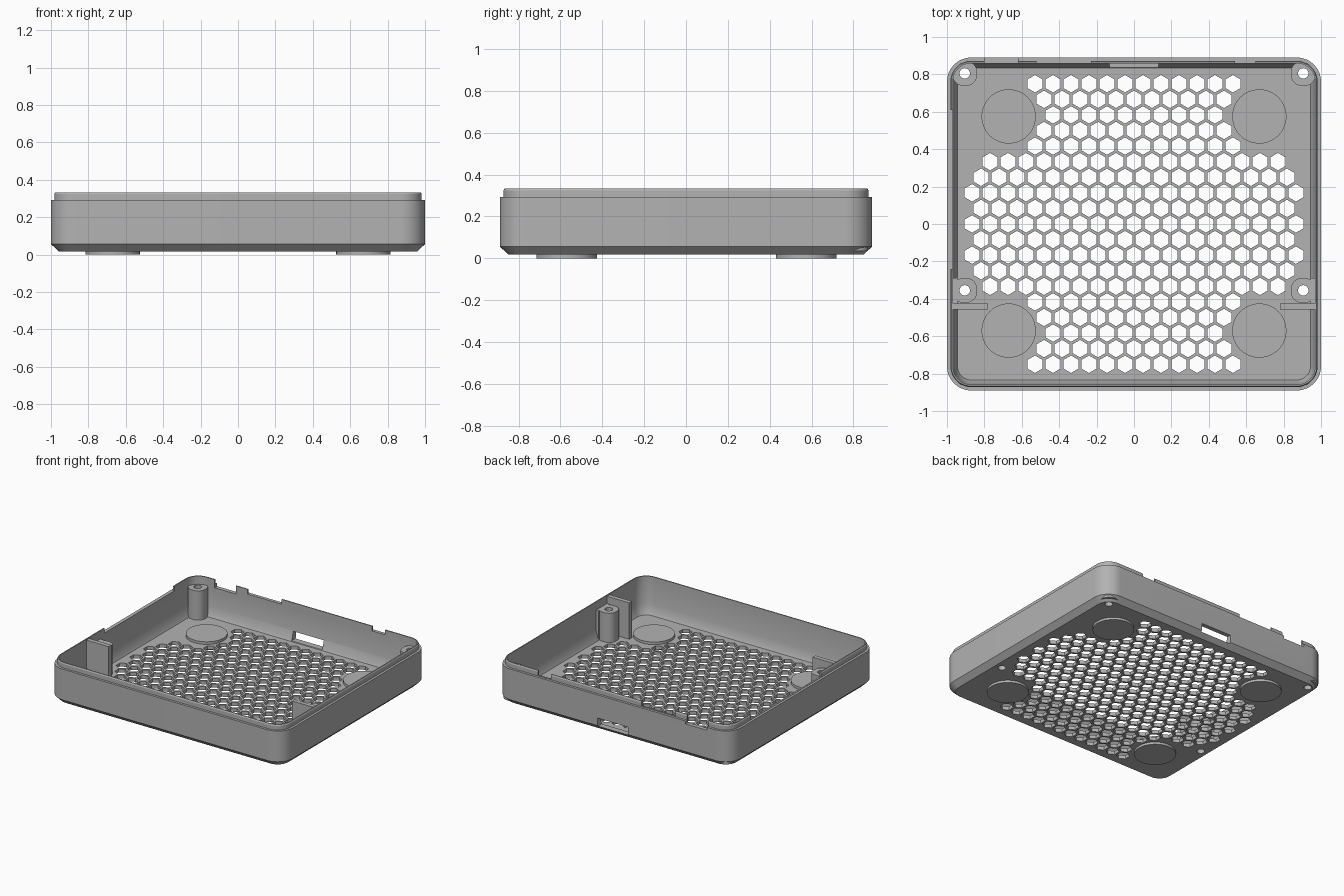
import bpy, bmesh, math

if "Cube" in bpy.data.objects:
    bpy.data.objects.remove(bpy.data.objects["Cube"])

grey = bpy.data.materials.new("plain_grey")
grey.diffuse_color = (0.45, 0.45, 0.45, 1)
grey.use_nodes = True
grey.node_tree.nodes["Principled BSDF"].inputs["Base Color"].default_value = grey.diffuse_color


def circle(cx, cy, r, n, turn=0.0):
    return [(cx + r * math.cos(turn + 2 * math.pi * i / n),
             cy + r * math.sin(turn + 2 * math.pi * i / n)) for i in range(n)]


def rect(x0, x1, y0, y1):
    return [(x0, y0), (x1, y0), (x1, y1), (x0, y1)]


def rounded(cx, cy, hx, hy, r, seg=12):
    pts = []
    for q, (sx, sy) in enumerate([(1, 1), (-1, 1), (-1, -1), (1, -1)]):
        for i in range(seg + 1):
            a = math.pi / 2 * (q + i / seg)
            pts.append((cx + sx * (hx - r) + r * math.cos(a),
                        cy + sy * (hy - r) + r * math.sin(a)))
    return pts


def loft(bm, rings):
    """Closed solid through a stack of (outline, z) rings."""
    loops = [[bm.verts.new((x, y, z)) for x, y in pts] for pts, z in rings]
    n = len(loops[0])
    for a, b in zip(loops, loops[1:]):
        for i in range(n):
            j = (i + 1) % n
            bm.faces.new((a[i], a[j], b[j], b[i]))
    bm.faces.new(loops[0][::-1])
    bm.faces.new(loops[-1])


def prism(bm, pts, z0, z1):
    loft(bm, [(pts, z0), (pts, z1)])


def finish(name, bm):
    bmesh.ops.recalc_face_normals(bm, faces=bm.faces)
    me = bpy.data.meshes.new(name)
    bm.to_mesh(me)
    bm.free()
    me.materials.append(grey)
    ob = bpy.data.objects.new(name, me)
    bpy.context.collection.objects.link(ob)
    return ob


def activate(ob):
    bpy.ops.object.select_all(action='DESELECT')
    ob.select_set(True)
    bpy.context.view_layer.objects.active = ob


def cut(ob, cutter):
    mod = ob.modifiers.new("cut", 'BOOLEAN')
    mod.operation = 'DIFFERENCE'
    mod.solver = 'EXACT'
    mod.object = cutter
    activate(ob)
    bpy.ops.object.modifier_apply(modifier=mod.name)


# tray shell: bevelled base, wall, stepped lip, inner wall, floor
profile = [(.04, .018), (0, .057), (0, .293), (.018, .293), (.018, .325), (.023, .333),
           (.031, .333), (.031, .12), (.048, .06), (.056, .045)]
bm = bmesh.new()
loft(bm, [(rounded(0, 0, 1 - d, .89 - d, .13 - d), z) for d, z in profile])
shell = finish("tray_shell", bm)

# corner and side screw posts
screws = [(sx * .905, y) for sx in (-1, 1) for y in (.805, -.355)]
bm = bmesh.new()
for x, y in screws:
    prism(bm, rounded(x, y, .066, .066, .058, 6), .035, .27)
posts = finish("screw_posts", bm)

# honeycomb vent, half width in cells for each row away from the middle
bm = bmesh.new()
half_cells = [9, 8.5, 9, 8.5, 8, 5.5, 5, 4.5, 5, 5.5]
pitch = .0962
for row in range(-9, 10):
    half = half_cells[abs(row)]
    for i in range(int(2 * half) + 1):
        prism(bm, circle((i - half) * pitch, row * pitch * .866, .0465, 6, math.pi / 2), -.02, .1)
# port slot and lip notches
prism(bm, rect(-.13, .13, .825, 1), .05, .115)
for x0, x1, z in ((-.8, -.62, .27), (-.52, -.23, .296), (.54, .65, .296)):
    prism(bm, rect(x0, x1, .84, 1), z, .4)
prism(bm, rect(-1.1, -.95, -.24, .61), .296, .4)
vents = finish("vent_cutter", bm)
vents.hide_render = True

# screw holes
bm = bmesh.new()
for x, y in screws:
    prism(bm, circle(x, y, .028, 20), -.05, .4)
holes = finish("hole_cutter", bm)
holes.hide_render = True

cut(shell, vents)
cut(shell, holes)
cut(posts, holes)
for helper in (vents, holes):
    bpy.data.objects.remove(helper, do_unlink=True)

# divider ribs beside the side posts, with webs back to the wall
bm = bmesh.new()
for s in (-1, 1):
    prism(bm, rect(*sorted((s * .78, s * .975)), -.458, -.424), .035, .325)
    prism(bm, rect(*sorted((s * .945, s * .975)), -.426, -.289), .035, .27)
ribs = finish("divider_ribs", bm)

# round feet running through the floor
bm = bmesh.new()
for x in (-.67, .67):
    for y in (.575, -.57):
        prism(bm, circle(x, y, .145, 48), 0, .065)
feet = finish("round_feet", bm)

for ob in (shell, posts, ribs, feet):
    activate(ob)
    bpy.ops.object.shade_smooth_by_angle(angle=math.radians(16))
